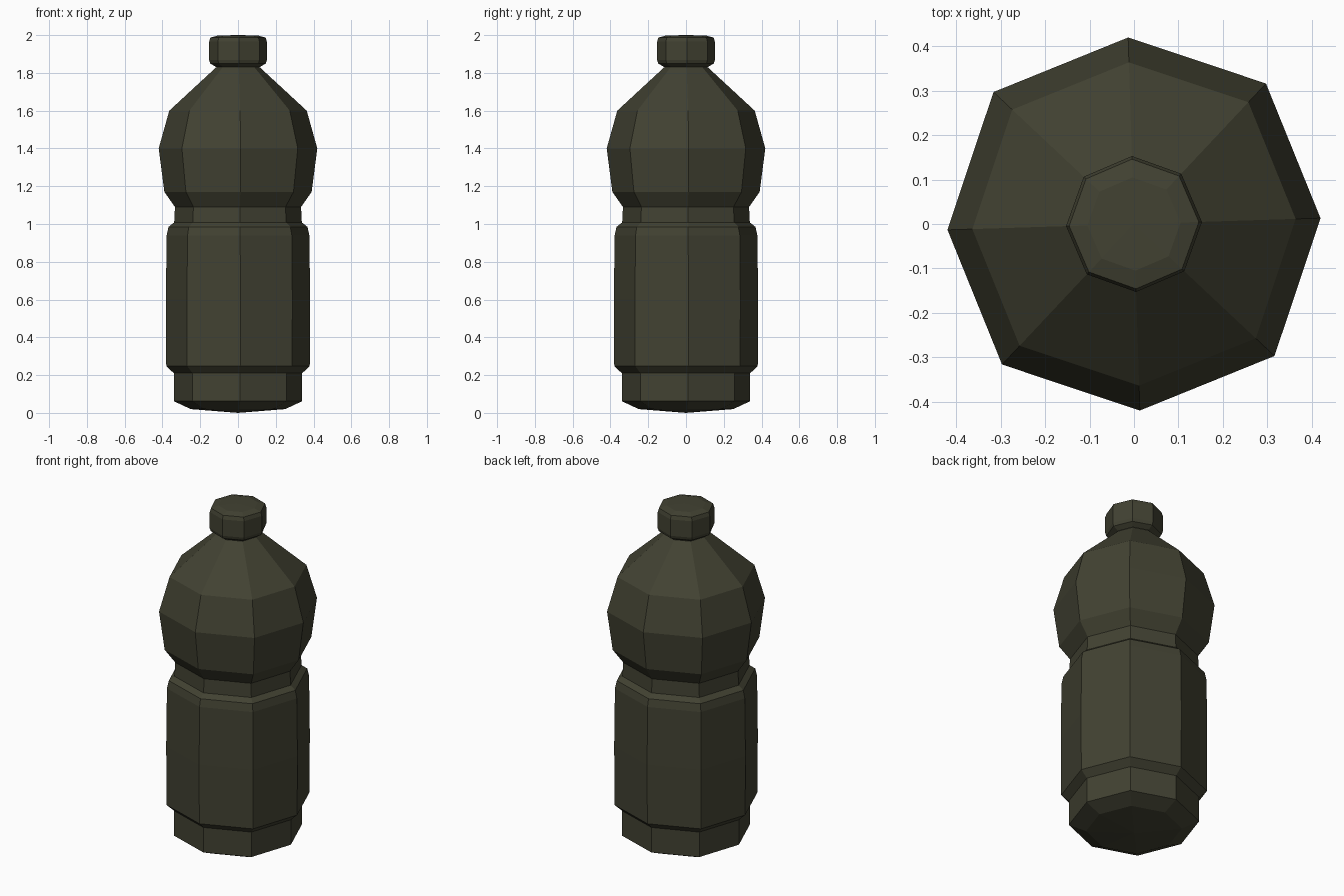
import bpy, bmesh, math

if "Cube" in bpy.data.objects:
    bpy.data.objects.remove(bpy.data.objects["Cube"])

mat = bpy.data.materials.new("dark olive")
mat.diffuse_color = (0.054, 0.054, 0.032, 1)
mat.use_nodes = True
mat.node_tree.nodes["Principled BSDF"].inputs["Base Color"].default_value = mat.diffuse_color

SIDES = 8
TWIST = math.radians(1.8)


def lathe(name, profile, diag):
    """Spin an (r, z) profile into an eight-sided solid; diag widens the diagonal corners."""
    bm = bmesh.new()
    rings = []
    for r, z in profile:
        if r == 0:
            rings.append([bm.verts.new((0, 0, z))] * SIDES)
            continue
        ring = []
        for i in range(SIDES):
            a = TWIST + i * math.tau / SIDES
            k = r * (diag if i % 2 else 1)
            ring.append(bm.verts.new((k * math.cos(a), k * math.sin(a), z)))
        rings.append(ring)
    for lo, hi in zip(rings, rings[1:]):
        for i in range(SIDES):
            j = (i + 1) % SIDES
            quad = (lo[i], lo[j], hi[j], hi[i])
            bm.faces.new(list(dict.fromkeys(quad)))
    bmesh.ops.recalc_face_normals(bm, faces=bm.faces)
    me = bpy.data.meshes.new(name)
    bm.to_mesh(me)
    bm.free()
    me.materials.append(mat)
    ob = bpy.data.objects.new(name, me)
    bpy.context.collection.objects.link(ob)
    return ob


# Bottle: domed base, foot, label section, waist, bulb and shoulder
lathe("bottle_body", [
    (0, 0.0), (0.25, 0.02), (0.34, 0.062), (0.34, 0.21), (0.38, 0.248),
    (0.382, 0.60), (0.378, 0.94), (0.368, 0.985), (0.338, 1.008),
    (0.334, 1.09), (0.39, 1.17), (0.42, 1.40), (0.364, 1.60),
    (0.115, 1.83), (0.112, 1.86), (0, 1.86)], 1.033)

# Screw cap with bevelled rim
lathe("screw_cap", [
    (0, 1.832), (0.118, 1.832), (0.147, 1.85), (0.153, 1.868),
    (0.153, 1.965), (0.146, 1.987), (0.105, 1.998), (0, 2.0)], 1.015)
